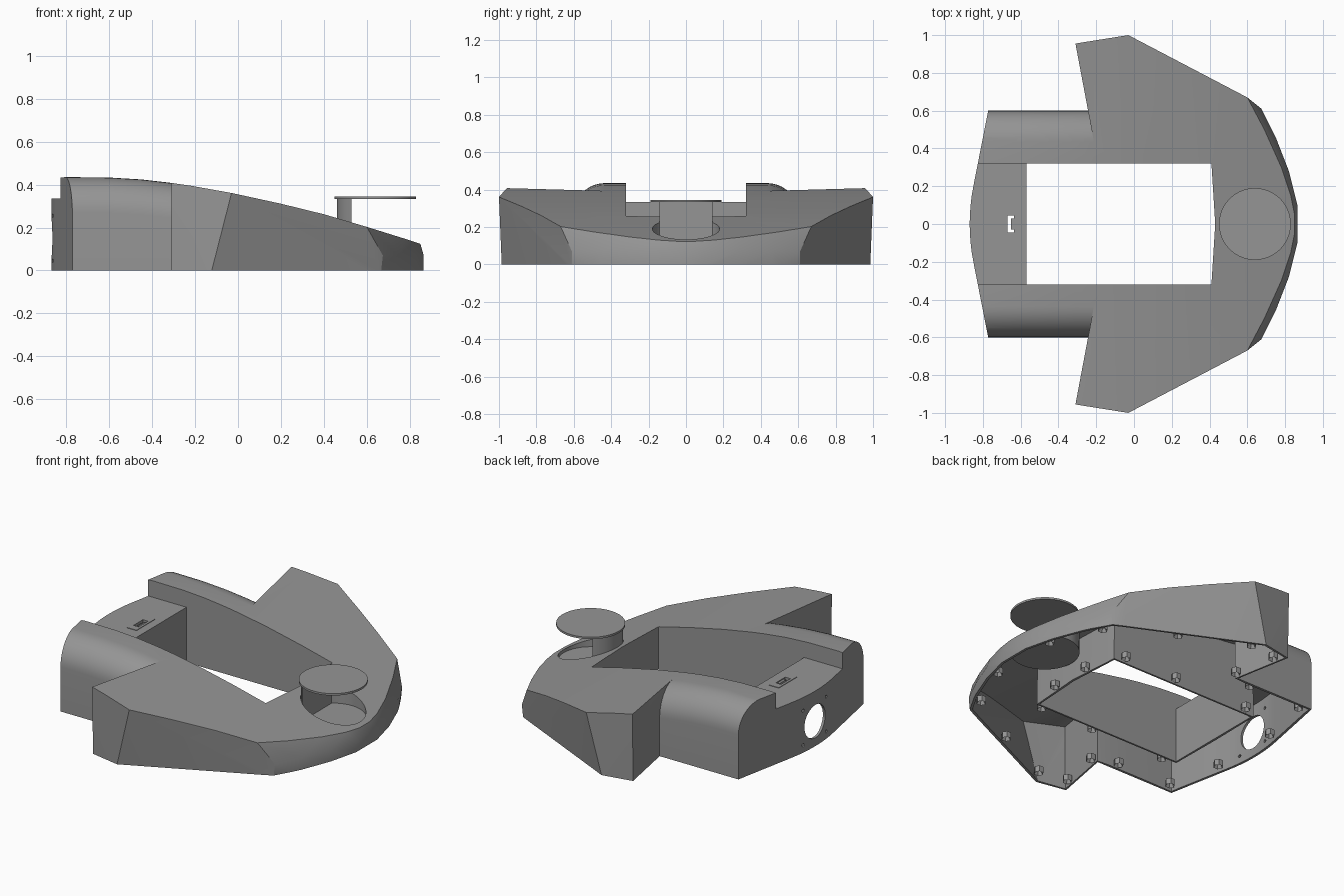
import bpy, bmesh, math
from mathutils import Vector

if "Cube" in bpy.data.objects:
    bpy.data.objects.remove(bpy.data.objects["Cube"])

grey = bpy.data.materials.new("mid_grey")
grey.diffuse_color = (0.3, 0.3, 0.3, 1)
grey.use_nodes = True
grey.node_tree.nodes["Principled BSDF"].inputs["Base Color"].default_value = grey.diffuse_color


def finish(name, bm):
    bmesh.ops.recalc_face_normals(bm, faces=bm.faces[:])
    me = bpy.data.meshes.new(name)
    bm.to_mesh(me)
    bm.free()
    ob = bpy.data.objects.new(name, me)
    bpy.context.collection.objects.link(ob)
    me.materials.append(grey)
    return ob


def loft(name, rings):
    """Closed solid through rings of equal point count."""
    bm = bmesh.new()
    vs = [[bm.verts.new(p) for p in r] for r in rings]
    n = len(vs[0])
    for a, b in zip(vs, vs[1:]):
        for i in range(n):
            j = (i + 1) % n
            bm.faces.new((a[i], a[j], b[j], b[i]))
    bm.faces.new(vs[0])
    bm.faces.new(vs[-1])
    return finish(name, bm)


def prism(name, pts, z0, z1):
    return loft(name, [[(x, y, z) for x, y in pts] for z in (z0, z1)])


def box(name, x0, x1, y0, y1, z0, z1):
    return prism(name, [(x0, y0), (x1, y0), (x1, y1), (x0, y1)], z0, z1)


def circle(cx, cy, r, n):
    return [(cx + r * math.cos(2 * math.pi * i / n),
             cy + r * math.sin(2 * math.pi * i / n)) for i in range(n)]


def activate(ob):
    bpy.ops.object.select_all(action='DESELECT')
    ob.select_set(True)
    bpy.context.view_layer.objects.active = ob


def boolean(ob, other, op):
    m = ob.modifiers.new("cut", 'BOOLEAN')
    m.operation, m.solver, m.object = op, 'EXACT', other
    activate(ob)
    bpy.ops.object.modifier_apply(modifier=m.name)
    bpy.data.objects.remove(other, do_unlink=True)


def smooth(ob, deg=25):
    activate(ob)
    bpy.ops.object.shade_smooth_by_angle(angle=math.radians(deg))


def interp(table, x):
    for (x0, v0), (x1, v1) in zip(table, table[1:]):
        if x <= x1:
            return v0 + (v1 - v0) * (x - x0) / (x1 - x0)
    return table[-1][1]


# Height of the arched top along x, and half width of the winged part
TOP = [(-.95, .425), (-.8, .435), (-.6, .433), (-.45, .424), (-.31, .408), (-.215, .394),
       (-.03, .361), (.2, .311), (.4, .262), (.6, .203), (.78, .147), (.85, .124)]
WIDTH = [(-.35, .949), (-.03, 1.0), (.6, .67)]

# Winged front body: a convex block with raked sides and a blunt nose
pts = [(x, interp(WIDTH, x), interp(TOP, x)) for x in (-.35, -.31, -.215, -.03, .2, .4, .6)]
pts += [(x, y, interp(TOP, x)) for x, y in ((.69, .5), (.78, .3), (.83, .15), (.85, .05))]
lip = [(.675, .61), (.75, .46), (.82, .28), (.865, .1)]
pts += [(x, y, .07) for x, y in lip]
pts += [(x, y, -.03) for x, y in [(-.35, .94), (-.13, .984), (.664, .61)] + lip[1:]]
bm = bmesh.new()
for x, y, z in pts:
    for s in (1, -1):
        bm.verts.new((x, y * s, z))
bmesh.ops.convex_hull(bm, input=bm.verts[:])
loose = [v for v in bm.verts if not v.link_faces]
bmesh.ops.delete(bm, geom=loose, context='VERTS')
shell = finish("housing_shell", bm)
boolean(shell, prism("notch", [(-.215, -.45), (-.215, .45), (-.356, 1.2), (-.7, 1.2),
                               (-.7, -1.2), (-.356, -1.2)], -.5, 1), 'DIFFERENCE')


# Rear body with rounded shoulders; its front end dives into the winged part
def section(x, z, w=.6, r=.165):
    arc = [(w - r + r * math.cos(a), z - r + r * math.sin(a))
           for a in [math.pi / 2 * i / 10 for i in range(11)]]
    half = [(w, -.02)] + arc
    return [(x, y, h) for y, h in half] + [(x, -y, h) for y, h in reversed(half)]


rear = loft("rear_body", [section(x, z) for x, z in TOP[:6]] + [section(-.12, .33, .57)])
curve = []
for i in range(-16, 17):
    y = i * .05
    a = abs(y)
    curve.append((-.87 + (.49 * a * a if a <= .2 else .0196 + .196 * (a - .2)), y))
boolean(rear, prism("rear_trim", [(-1.3, -.8)] + curve + [(-1.3, .8)], -.5, 1), 'DIFFERENCE')
boolean(shell, rear, 'UNION')

# Central opening together with the lowered rear deck
rings = []
for y, front in ((-.32, .41), (0, .43), (.32, .41)):
    rings.append([(x, y, z) for x, z in ((-1.2, .335), (-.57, .335), (-.57, -.3),
                                         (front, -.3), (front, .9), (-1.2, .9))])
boolean(shell, loft("opening", rings), 'DIFFERENCE')

# Round recess in the nose
boolean(shell, prism("recess", circle(.64, 0, .18, 48), .115, 1), 'DIFFERENCE')

# Round port with four screw holes in the rear wall, and a slot in the deck
ports = [(0, .15, .1, 32)] + [(sy * .11, .15 + sz * .105, .01, 8)
                              for sy in (1, -1) for sz in (1, -1)]
for cy, cz, r, n in ports:
    ring = circle(cy, cz, r, n)
    boolean(shell, loft("port", [[(x, y, z) for y, z in ring] for x in (-1, -.8)]), 'DIFFERENCE')
boolean(shell, box("slot", -.67, -.635, -.045, .045, .28, 1), 'DIFFERENCE')


def in_hole(p):
    if abs(p.x + .6525) < .019 and abs(p.y) < .047 and .27 < p.z < .337:
        return True
    return p.x < -.79 and any(math.hypot(p.y - cy, p.z - cz) < r + .001 for cy, cz, r, n in ports)


# Open the underside and the holes, then give the skin its thickness
bm = bmesh.new()
bm.from_mesh(shell.data)
bmesh.ops.bisect_plane(bm, geom=bm.verts[:] + bm.edges[:] + bm.faces[:], dist=1e-5,
                       plane_co=(0, 0, 0), plane_no=(0, 0, 1), clear_inner=True)
inner = [f for f in bm.faces if all(in_hole(v.co) for v in f.verts)]
bmesh.ops.delete(bm, geom=inner, context='FACES')
bmesh.ops.remove_doubles(bm, verts=bm.verts[:], dist=.0005)
bm.to_mesh(shell.data)
bm.free()
m = shell.modifiers.new("skin", 'SOLIDIFY')
m.thickness, m.offset, m.use_quality_normals = .015, -1, True
activate(shell)
bpy.ops.object.modifier_apply(modifier=m.name)
smooth(shell)

# Round table over the nose, carried by a segment-shaped post
disc = prism("nose_disc", circle(.64, 0, .19, 64), .333, .345)
smooth(disc)
a0 = math.acos(-.11 / .179)
arc = [a0 + (2 * math.pi - 2 * a0) * i / 20 for i in range(21)]
post = prism("disc_post", [(.64 + .179 * math.cos(a), .179 * math.sin(a)) for a in arc], .115, .335)
smooth(post)

# Connector frame and tongue in the deck slot
for i, (x0, x1, y0, y1) in enumerate([(-.685, -.62, .045, .088), (-.685, -.62, -.088, -.045),
                                      (-.685, -.67, -.045, .045), (-.635, -.62, -.045, .045)]):
    box(f"connector_frame_{i + 1}", x0, x1, y0, y1, .333, .338)
box("connector_tongue", -.65, -.635, -.03, .03, .315, .332)

# Hexagonal screw bosses around the lower rim
spots = [(.79, .22), (.66, .52), (.3, .735), (-.08, .91), (-.26, .88), (-.21, .62), (-.36, .56),
         (-.72, .55), (-.79, .22), (-.5, .36), (0, .36), (.36, .36), (.46, .13)]
for i, (x, y) in enumerate(spots):
    for side, s in (("left", 1), ("right", -1)):
        boss = prism(f"screw_boss_{side}_{i + 1}", circle(x, y * s, .027, 6), .004, .04)
        bm = bmesh.new()
        bm.from_mesh(boss.data)
        low = [f for f in bm.faces if f.normal.z < -.9]
        bmesh.ops.inset_region(bm, faces=low, thickness=.012)
        bmesh.ops.translate(bm, verts=low[0].verts[:], vec=Vector((0, 0, .025)))
        bm.to_mesh(boss.data)
        bm.free()
